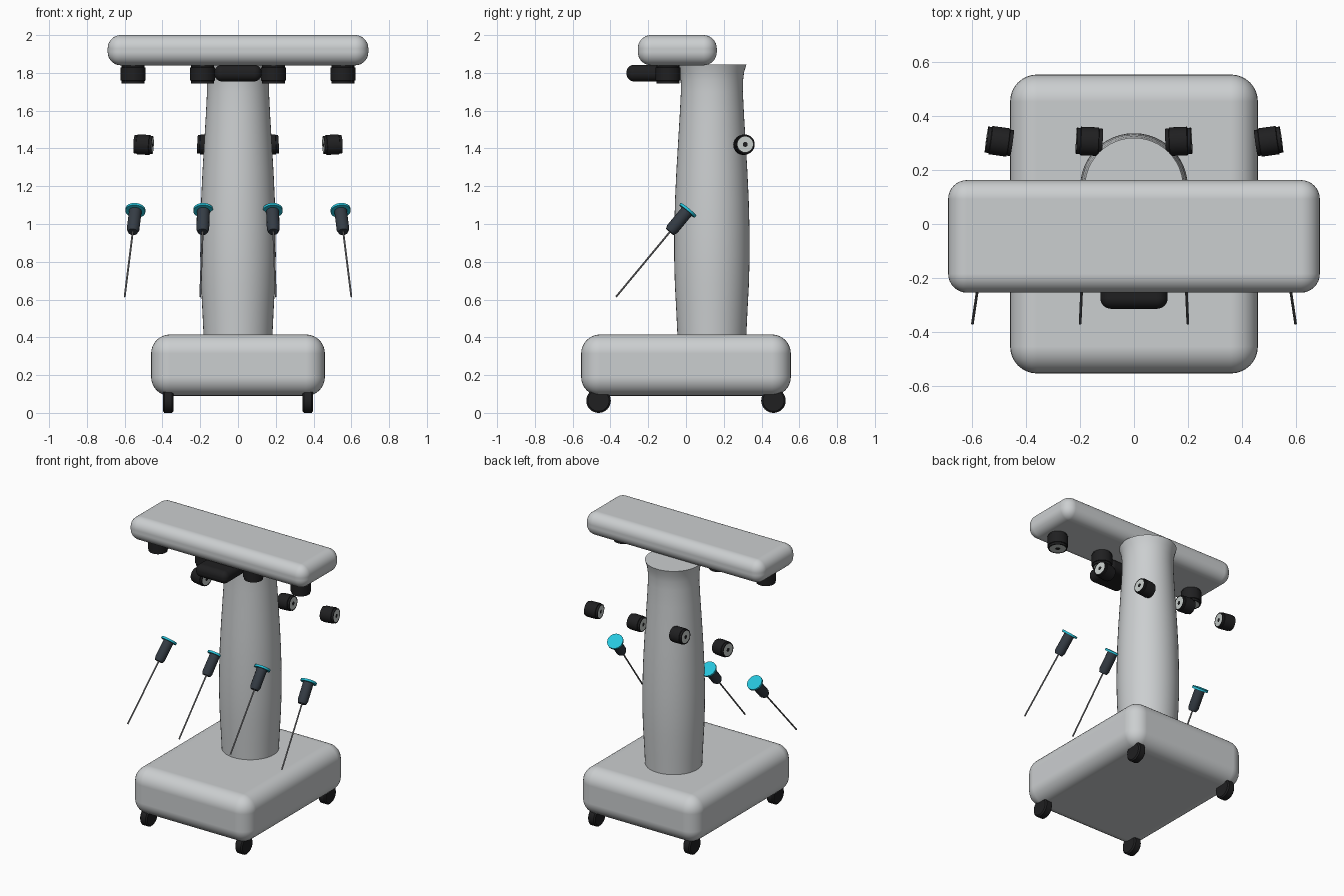
import bpy
import bmesh
from math import cos, sin, tau, radians
from mathutils import Vector

cube = bpy.data.objects.get("Cube")
if cube:
    bpy.data.objects.remove(cube, do_unlink=True)


def material(name, rgb):
    m = bpy.data.materials.new(name)
    m.use_nodes = True
    m.diffuse_color = (*rgb, 1)
    m.node_tree.nodes["Principled BSDF"].inputs["Base Color"].default_value = (*rgb, 1)
    return m


SHELL = material("light grey shell", (0.60, 0.62, 0.63))
BLACK = material("black rubber", (0.014, 0.014, 0.015))
PLATE = material("pale end plate", (0.58, 0.62, 0.60))
SLATE = material("dark slate", (0.035, 0.045, 0.058))
CYAN = material("cyan", (0.02, 0.56, 0.72))
STEEL = material("steel", (0.25, 0.25, 0.26))


def finish(name, bm, mats, angle=35):
    bmesh.ops.recalc_face_normals(bm, faces=bm.faces)
    mesh = bpy.data.meshes.new(name)
    bm.to_mesh(mesh)
    bm.free()
    for m in mats:
        mesh.materials.append(m)
    ob = bpy.data.objects.new(name, mesh)
    bpy.context.collection.objects.link(ob)
    bpy.ops.object.select_all(action='DESELECT')
    ob.select_set(True)
    bpy.context.view_layer.objects.active = ob
    bpy.ops.object.shade_smooth_by_angle(angle=radians(angle))
    return ob


def rounded_box(name, low, high, radius, mat):
    low, high = Vector(low), Vector(high)
    bm = bmesh.new()
    bmesh.ops.create_cube(bm, size=1)
    for v in bm.verts:
        v.co = (low + high) / 2 + v.co * (high - low)
    ob = finish(name, bm, [mat], 180)
    bev = ob.modifiers.new("rounding", 'BEVEL')
    bev.width = radius
    bev.segments = 8
    bev.harden_normals = True
    return ob


def lathe(name, profile, start, direction, mats, sides=32, slot=None):
    """Spin (radius, distance) points round an axis; slot picks a material per band."""
    bm = bmesh.new()
    turn = Vector(direction).to_track_quat('Z', 'Y')
    rings = []
    for r, d in profile:
        count = sides if r > 0 else 1
        rings.append([bm.verts.new(Vector(start) + turn @ Vector(
            (r * cos(tau * i / sides), r * sin(tau * i / sides), d))) for i in range(count)])
    for band, (a, b) in enumerate(zip(rings, rings[1:])):
        for i in range(sides):
            j = (i + 1) % sides
            quad = [a[i % len(a)], a[j % len(a)], b[j % len(b)], b[i % len(b)]]
            face = bm.faces.new(list(dict.fromkeys(quad)))
            face.material_index = slot(band) if slot else 0
    return finish(name, bm, mats)


# Base, head beam and front handle
rounded_box("base", (-0.46, -0.555, 0.09), (0.46, 0.555, 0.415), 0.1, SHELL)
rounded_box("head_beam", (-0.69, -0.255, 1.84), (0.69, 0.163, 2.0), 0.07, SHELL)
rounded_box("front_handle", (-0.125, -0.315, 1.755), (0.125, -0.08, 1.843), 0.04, BLACK)

# Bulging column with a flared top rim
lathe("column", [(0, 0.38), (0.181, 0.38), (0.188, 0.53), (0.196, 0.68), (0.2, 0.83),
                 (0.199, 0.98), (0.195, 1.13), (0.188, 1.28), (0.179, 1.43), (0.17, 1.58),
                 (0.164, 1.70), (0.165, 1.76), (0.171, 1.805), (0.183, 1.845), (0, 1.845)],
      (0, 0.137, 0), (0, 0, 1), [SHELL], 48)

# Castors
for side in (-1, 1):
    for end in (-1, 1):
        lathe("castor", [(0, -0.028), (0.056, -0.028), (0.065, -0.02),
                         (0.065, 0.02), (0.056, 0.028), (0, 0.028)],
              (0.37 * side, 0.463 * end, 0.065), (1, 0, 0), [BLACK])


def coupler(name, centre, direction, r, length):
    """Black drum, stepped near its end, with a pale plate and dark hub at each end."""
    h = length / 2
    half = [(0, h), (0.25 * r, h), (0.78 * r, h), (0.92 * r, h), (0.92 * r, 0.72 * h), (r, 0.68 * h)]
    profile = [(q, -d) for q, d in half] + half[::-1]
    last = len(profile) - 2
    lathe(name, profile, centre, direction, [BLACK, PLATE], 32,
          lambda band: int(band in (1, last - 1)))


def instrument(top, tip):
    axis = Vector(tip) - Vector(top)
    lathe("instrument_cap", [(0, -0.006), (0.053, -0.006), (0.053, 0.008), (0, 0.008)],
          top, axis, [CYAN])
    lathe("instrument_body", [(0, 0.008), (0.034, 0.008), (0.034, 0.13), (0.026, 0.15), (0, 0.15)],
          top, axis, [SLATE], 16)
    lathe("instrument_shaft", [(0, 0.14), (0.005, 0.14), (0.005, axis.length), (0, axis.length)],
          top, axis, [STEEL], 10)


# Couplers under the beam, couplers behind the column, and instruments, on both sides
for side in (-1, 1):
    for x in (0.187, 0.555):
        coupler("beam_coupler", (x * side, -0.095, 1.794), (0, 0, 1), 0.066, 0.1)
    for x, swing in ((0.166, 0.04), (0.5, 0.14)):
        coupler("rear_coupler", (x * side, 0.307, 1.42), (side, swing, 0.04), 0.053, 0.096)
    for x, x_tip in ((0.183, 0.2), (0.543, 0.6)):
        instrument((x * side, 0.01, 1.073), (x_tip * side, -0.37, 0.615))
